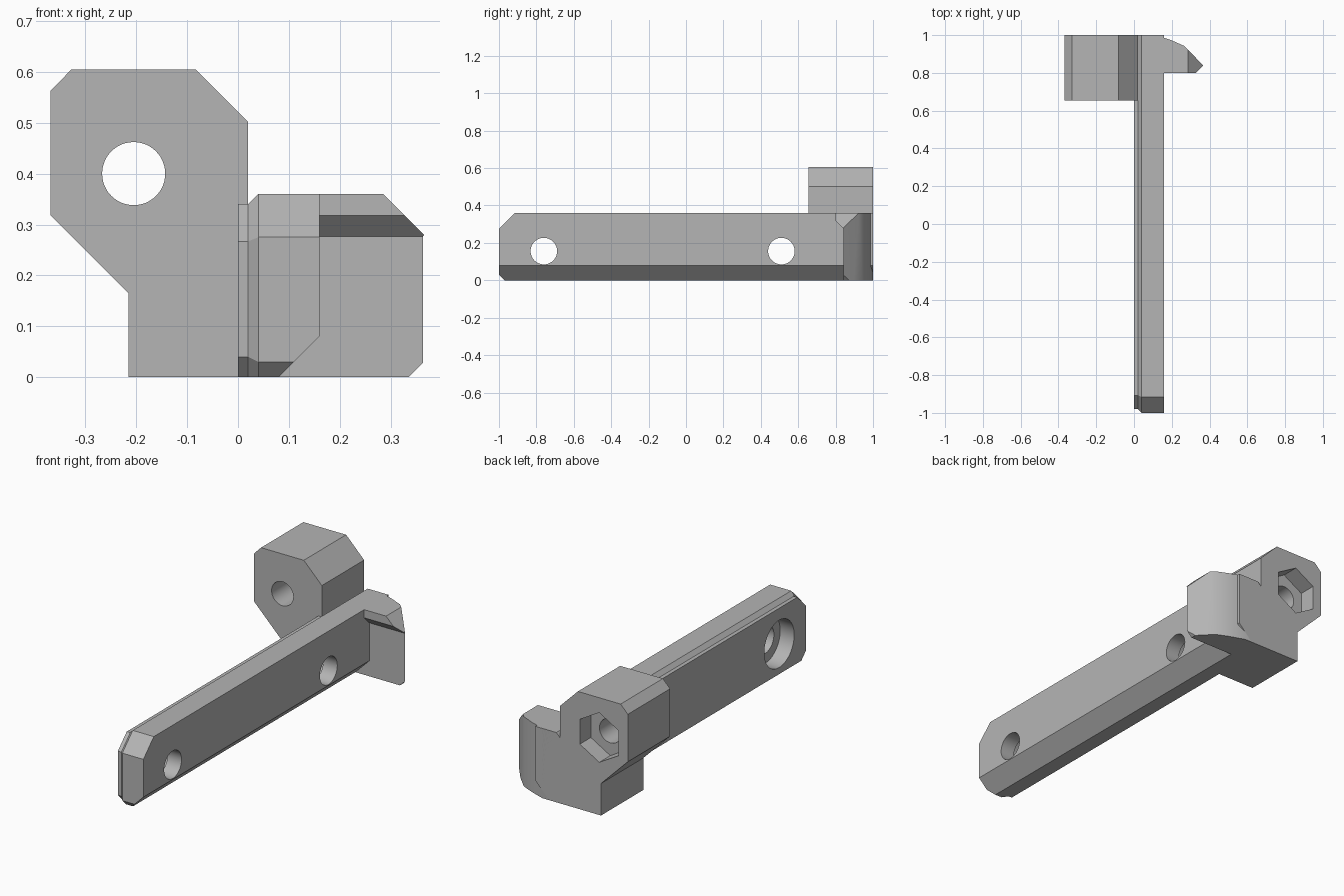
import bpy
import bmesh
import math
from mathutils import Vector

cube = bpy.data.objects.get("Cube")
if cube:
    bpy.data.objects.remove(cube, do_unlink=True)

GREY = (0.46, 0.46, 0.46, 1)
grey = bpy.data.materials.new("plain_grey")
grey.use_nodes = True
grey.diffuse_color = GREY
grey.node_tree.nodes["Principled BSDF"].inputs["Base Color"].default_value = GREY


def loft(name, rings, cuts=()):
    """Join matching rings of points into a solid, then trim it by planes (point, normal)."""
    bm = bmesh.new()
    loops = [[bm.verts.new(p) for p in ring] for ring in rings]
    n = len(loops[0])
    for a, b in zip(loops, loops[1:]):
        for i in range(n):
            j = (i + 1) % n
            bm.faces.new((a[i], a[j], b[j], b[i]))
    bm.faces.new(loops[0][::-1])
    bm.faces.new(loops[-1])
    for point, normal in cuts:
        bmesh.ops.bisect_plane(bm, geom=bm.verts[:] + bm.edges[:] + bm.faces[:],
                               plane_co=Vector(point), plane_no=Vector(normal),
                               clear_outer=True)
        open_edges = [e for e in bm.edges if e.is_boundary]
        if open_edges:
            bmesh.ops.holes_fill(bm, edges=open_edges, sides=0)
    bmesh.ops.recalc_face_normals(bm, faces=bm.faces[:])
    mesh = bpy.data.meshes.new(name)
    bm.to_mesh(mesh)
    bm.free()
    obj = bpy.data.objects.new(name, mesh)
    bpy.context.collection.objects.link(obj)
    mesh.materials.append(grey)
    return obj


def drill(obj, centre, radius, depth, axis, sides=48):
    """Cut a round or hexagonal pocket along the x or y axis."""
    turn = (0, math.pi / 2, 0) if axis == "x" else (math.pi / 2, 0, 0)
    bpy.ops.mesh.primitive_cylinder_add(vertices=sides, radius=radius, depth=depth,
                                        location=centre, rotation=turn)
    cutter = bpy.context.object
    cutter.hide_render = True
    cutter.data.materials.append(grey)
    mod = obj.modifiers.new("drill", "BOOLEAN")
    mod.operation = "DIFFERENCE"
    mod.solver = "EXACT"
    mod.object = cutter
    select(obj)
    bpy.ops.object.modifier_apply(modifier=mod.name)
    bpy.data.objects.remove(cutter, do_unlink=True)


def select(obj):
    bpy.ops.object.select_all(action="DESELECT")
    obj.select_set(True)
    bpy.context.view_layer.objects.active = obj


# Long bar: side outline with a slightly inset rail along its inner face
full = [(-1, 0.03), (-0.97, 0), (1, 0), (1, 0.36), (-0.915, 0.36), (-1, 0.275)]
inset = [(-0.98, 0.04), (-0.94, 0), (1, 0), (1, 0.34), (-0.907, 0.34), (-0.98, 0.267)]
layers = [(0, inset), (0.02, inset), (0.04, full), (0.16, full)]
bar = loft("long_bar", [[(x, y, z) for y, z in ring] for x, ring in layers],
           cuts=[((0.08, 0, 0), (1, 0, -1))])

# Screw holes with wide counterbores on the inner face
for y in (-0.76, 0.51):
    drill(bar, (0.08, y, 0.156), 0.071, 0.5, "x")
    drill(bar, (0, y, 0.156), 0.122, 0.16, "x")

# Hook at the back end: undercut profile trimmed by chamfers and a curved back
profile = [(1, 0), (1, 0.36), (0.8, 0.36), (0.8, 0.318), (0.842, 0.276), (0.842, 0)]
curve = [(0.12, 1), (0.2, 0.972), (0.265, 0.943), (0.31, 0.898), (0.365, 0.84)]
trims = [((0.285, 0, 0.36), (1, 0, 1)), ((0.335, 0, 0), (1, 0, -1))]
for (x0, y0), (x1, y1) in zip(curve, curve[1:]):
    trims.append(((x0, y0, 0), (y0 - y1, x1 - x0, 0)))
hook = loft("end_hook", [[(x, y, z) for y, z in profile] for x in (0.04, 0.365)], cuts=trims)

# Clamp lug beside the bar, with a bolt hole and a nut pocket in its back
outline = [(-0.368, 0.563), (-0.327, 0.605), (-0.083, 0.605), (0.02, 0.502),
           (0.02, 0), (-0.215, 0), (-0.215, 0.165), (-0.368, 0.318)]
lug = loft("clamp_lug", [[(x, y, z) for x, z in outline] for y in (0.655, 1)])
drill(lug, (-0.205, 0.8, 0.4), 0.062, 1, "y")
drill(lug, (-0.205, 1, 0.4), 0.128, 0.18, "y", sides=6)

for part in (bar, hook, lug):
    select(part)
    bpy.ops.object.shade_smooth_by_angle(angle=math.radians(30))
